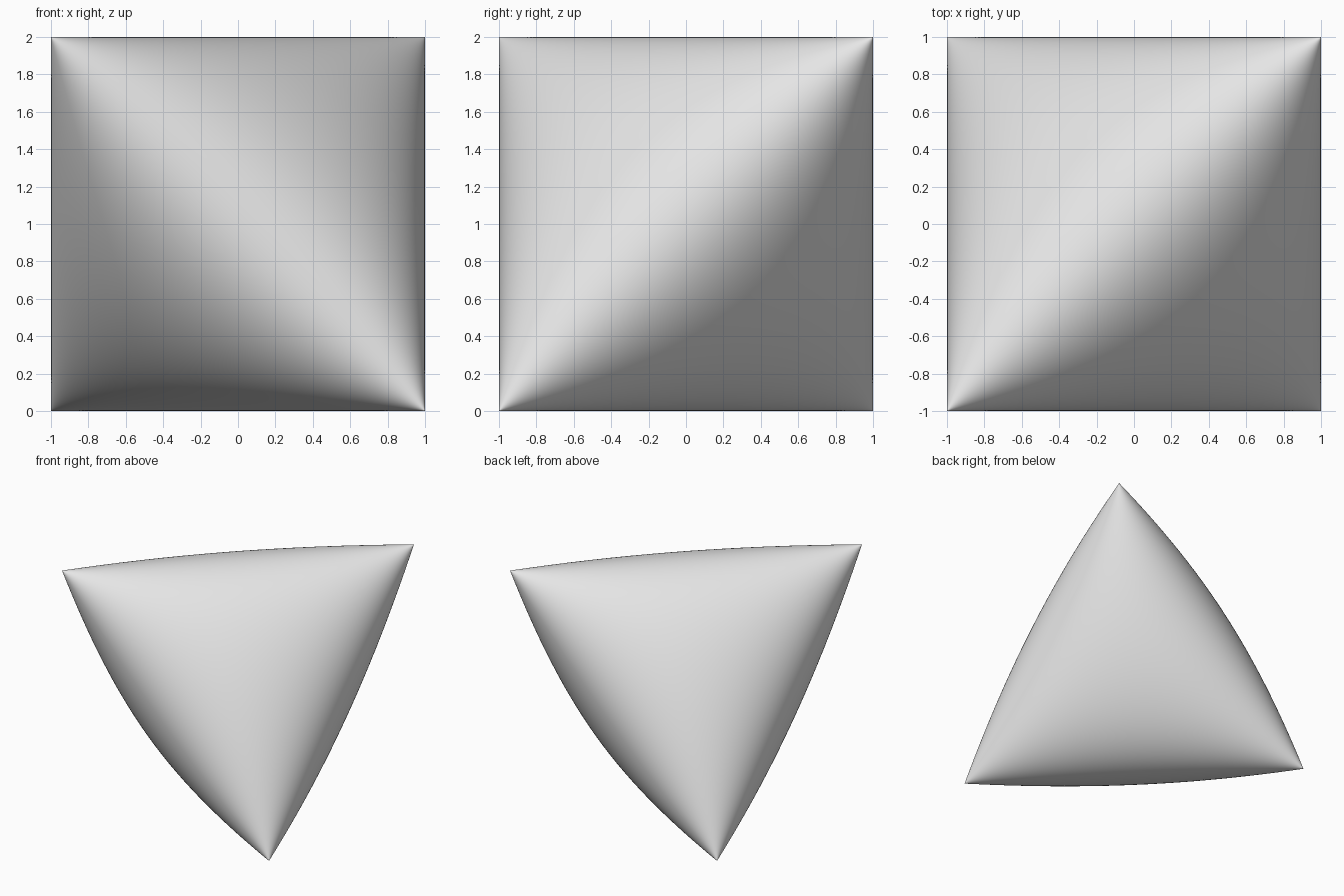
import bpy, bmesh
from math import cos, pi

if "Cube" in bpy.data.objects:
    bpy.data.objects.remove(bpy.data.objects["Cube"])

N = 72  # steps per half turn

# Inflated tetrahedron: x = cos a, y = cos b, z = cos(a - b),
# which satisfies 1 + 2xyz = x^2 + y^2 + z^2
bm = bmesh.new()
grid = [[bm.verts.new((cos(a), cos(b), cos(a - b) + 1))
         for b in (pi * j / N for j in range(N + 1))]
        for a in (pi * i / N for i in range(-N, N + 1))]
for i in range(2 * N):
    for j in range(N):
        bm.faces.new((grid[i][j], grid[i + 1][j],
                      grid[i + 1][j + 1], grid[i][j + 1]))

# Close the seams where the two sheets meet along the straight edges
bmesh.ops.remove_doubles(bm, verts=bm.verts, dist=1e-5)
bmesh.ops.recalc_face_normals(bm, faces=bm.faces)
for f in bm.faces:
    f.smooth = True

mesh = bpy.data.meshes.new("rounded_tetrahedron")
bm.to_mesh(mesh)
bm.free()

# Single light grey surface
grey = bpy.data.materials.new("light grey")
grey.diffuse_color = (0.8, 0.8, 0.8, 1)
grey.use_nodes = True
grey.node_tree.nodes["Principled BSDF"].inputs["Base Color"].default_value = grey.diffuse_color
mesh.materials.append(grey)

body = bpy.data.objects.new("rounded_tetrahedron", mesh)
bpy.context.collection.objects.link(body)
